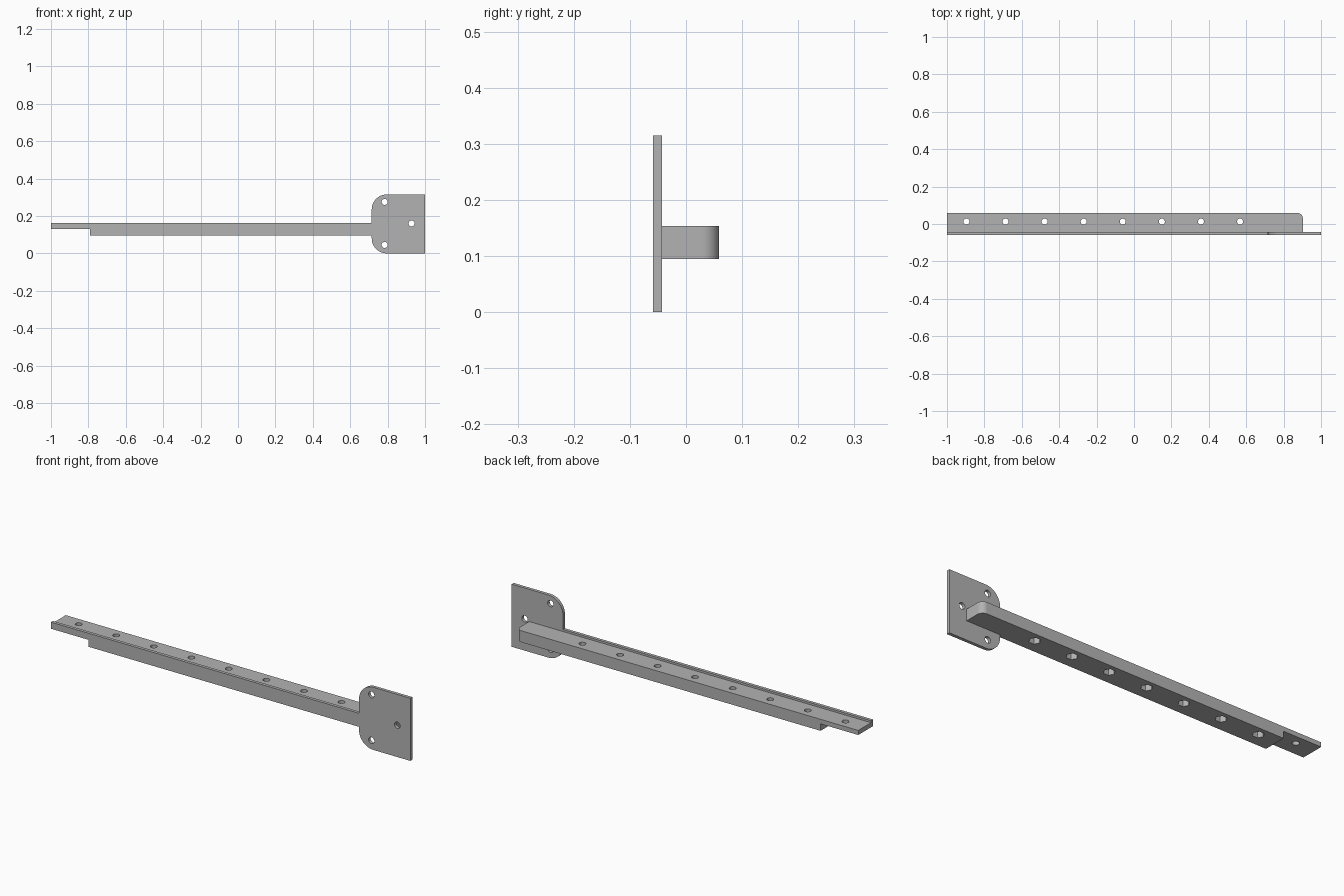
import bpy, bmesh
from math import sin, cos, pi
from mathutils import Vector

cube = bpy.data.objects.get("Cube")
if cube:
    bpy.data.objects.remove(cube, do_unlink=True)

grey = bpy.data.materials.new("plain grey")
grey.use_nodes = True
colour = (0.45, 0.45, 0.45, 1)
grey.diffuse_color = colour
grey.node_tree.nodes["Principled BSDF"].inputs["Base Color"].default_value = colour


def arc(cx, cy, r, start, end, n=12):
    """Points on an arc, angles given in quarter turns."""
    angles = [(start + (end - start) * i / n) * pi / 2 for i in range(n + 1)]
    return [(cx + r * cos(a), cy + r * sin(a)) for a in angles]


def prisms(name, outlines, low, high, axis="Z"):
    """Extrude flat outlines along Z (outline in xy) or Y (outline in xz)."""
    bm = bmesh.new()
    for outline in outlines:
        place = (lambda p: (p[0], p[1], low)) if axis == "Z" else (lambda p: (p[0], low, p[1]))
        face = bm.faces.new([bm.verts.new(place(p)) for p in outline])
        new = bmesh.ops.extrude_face_region(bm, geom=[face])["geom"]
        shift = Vector((0, 0, high - low) if axis == "Z" else (0, high - low, 0))
        bmesh.ops.translate(bm, vec=shift, verts=[v for v in new if isinstance(v, bmesh.types.BMVert)])
    bmesh.ops.recalc_face_normals(bm, faces=bm.faces)
    mesh = bpy.data.meshes.new(name)
    bm.to_mesh(mesh)
    bm.free()
    mesh.materials.append(grey)
    obj = bpy.data.objects.new(name, mesh)
    bpy.context.collection.objects.link(obj)
    return obj


def activate(obj):
    bpy.ops.object.select_all(action="DESELECT")
    obj.select_set(True)
    bpy.context.view_layer.objects.active = obj


def cut(obj, cutter):
    cutter.hide_render = True
    mod = obj.modifiers.new("cut", "BOOLEAN")
    mod.operation = "DIFFERENCE"
    mod.solver = "EXACT"
    mod.object = cutter
    activate(obj)
    bpy.ops.object.modifier_apply(modifier=mod.name)
    bpy.data.objects.remove(cutter, do_unlink=True)


FRONT, INNER, BACK = -0.059, -0.043, 0.059
BOTTOM, STEP, BAR_TOP, RIM = 0.095, 0.13, 0.153, 0.163
STEP_X, PLATE_X, HEIGHT, R = -0.79, 0.715, 0.315, 0.08

# Front plate: thin strip that widens into a mounting flange
outline = [(-1, RIM), (-1, STEP), (STEP_X, STEP), (STEP_X, BOTTOM), (PLATE_X, BOTTOM)]
outline += arc(PLATE_X + R, R, R, 2, 3)
outline += [(1, 0), (1, HEIGHT)]
outline += arc(PLATE_X + R, HEIGHT - R, R, 1, 2)
outline += [(PLATE_X, RIM)]
plate = prisms("mounting_plate", [outline], FRONT, INNER, "Y")

# Screw holes through the flange
screws = [(0.784, 0.275), (0.784, 0.045), (0.928, 0.16)]
cut(plate, prisms("screw_cutter", [arc(x, z, 0.016, 0, 4, 24)[:-1] for x, z in screws], -0.1, 0, "Y"))

# Bar behind the strip, with one rounded corner
END, CORNER = 0.903, 0.03
outline = [(-1, INNER), (END, INNER)]
outline += arc(END - CORNER, BACK - CORNER, CORNER, 0, 1) + [(-1, BACK)]
bar = prisms("support_bar", [outline], BOTTOM, BAR_TOP)

# Step under the thin end
step = [(-1.1, -0.2), (STEP_X, -0.2), (STEP_X, 0.2), (-1.1, 0.2)]
cut(bar, prisms("step_cutter", [step], 0, STEP))

# Row of bolt holes, with hexagonal nut pockets underneath
bolts = [-0.896 + 0.209 * i for i in range(8)]
cut(bar, prisms("bolt_cutter", [arc(x, 0.013, 0.016, 0, 4, 24)[:-1] for x in bolts], 0, 0.3))
cut(bar, prisms("nut_cutter", [arc(x, 0.013, 0.027, 0, 4, 6)[:-1] for x in bolts[1:]], 0, 0.125))

for obj in (plate, bar):
    activate(obj)
    bpy.ops.object.shade_smooth_by_angle(angle=pi / 6)
